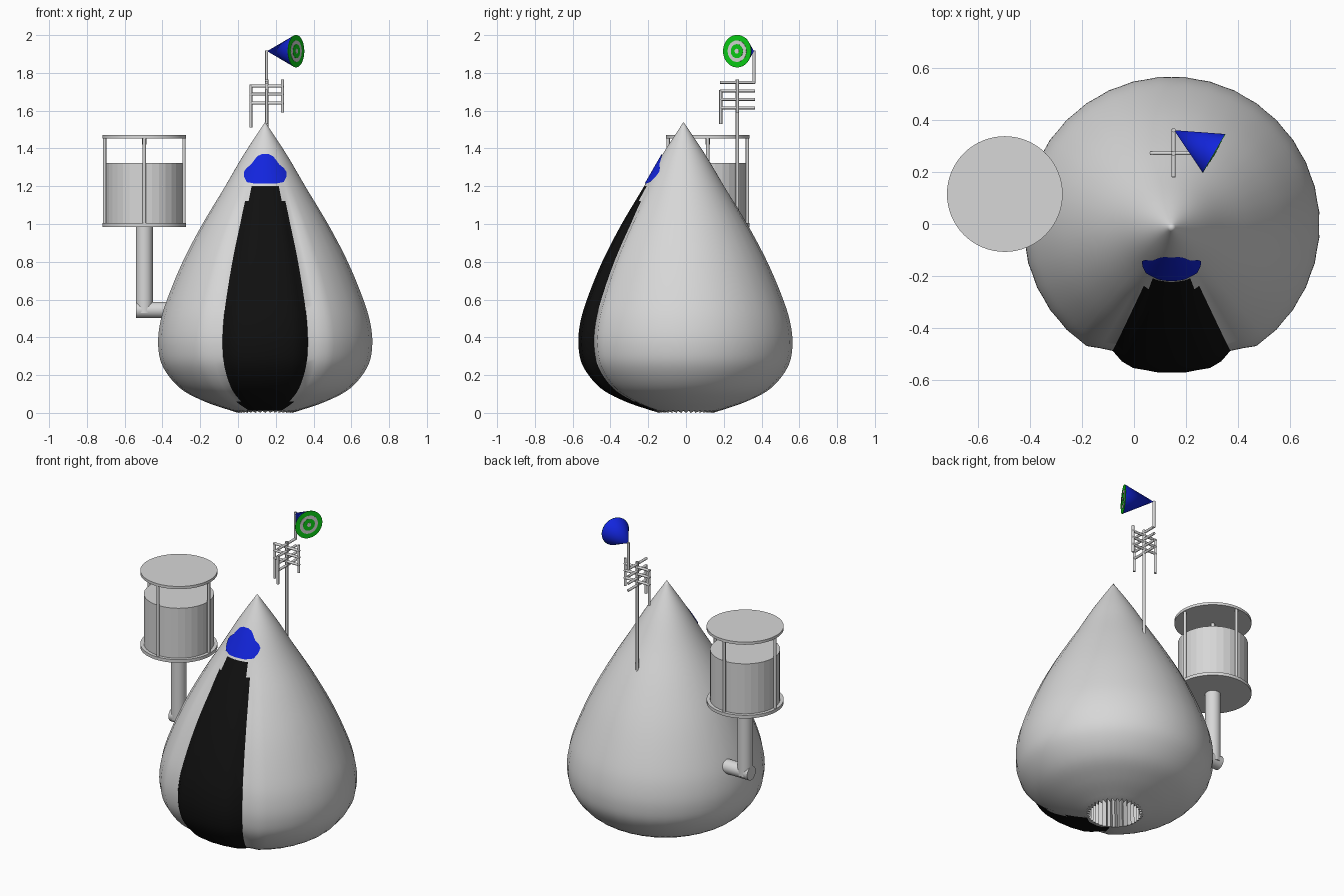
import bpy, bmesh, math
from mathutils import Vector

if "Cube" in bpy.data.objects:
    bpy.data.objects.remove(bpy.data.objects["Cube"])

def material(name, rgb):
    m = bpy.data.materials.new(name)
    m.diffuse_color = (*rgb, 1)
    m.use_nodes = True
    m.node_tree.nodes["Principled BSDF"].inputs["Base Color"].default_value = m.diffuse_color
    return m

GREY = material("light_grey", (0.68, 0.68, 0.68))
BLACK = material("black", (0.005, 0.005, 0.005))
BLUE = material("blue", (0.006, 0.018, 0.72))
GREEN = material("green", (0.003, 0.62, 0.008))

def make(name, bm, mats, smooth=None):
    me = bpy.data.meshes.new(name)
    bmesh.ops.recalc_face_normals(bm, faces=bm.faces)
    bm.to_mesh(me)
    bm.free()
    ob = bpy.data.objects.new(name, me)
    bpy.context.collection.objects.link(ob)
    for m in mats:
        me.materials.append(m)
    if smooth:
        bpy.ops.object.select_all(action='DESELECT')
        ob.select_set(True)
        bpy.context.view_layer.objects.active = ob
        bpy.ops.object.shade_smooth_by_angle(angle=math.radians(smooth))
    return ob

def rod(name, a, b, r, sides=12, r2=None, mat=GREY, caps=True, smooth=40):
    """Cylinder or cone between two points."""
    a, b = Vector(a), Vector(b)
    bm = bmesh.new()
    bmesh.ops.create_cone(bm, cap_ends=caps, segments=sides, radius1=r,
                          radius2=r if r2 is None else r2, depth=(b - a).length)
    q = (b - a).to_track_quat('Z', 'Y')
    for v in bm.verts:
        v.co = q @ v.co + (a + b) / 2
    return make(name, bm, [mat], smooth)

# Teardrop profile: (height, radius)
PROFILE = [(0.012, 0.18), (0.06, 0.32), (0.13, 0.45), (0.24, 0.54), (0.35, 0.567),
           (0.47, 0.558), (0.6, 0.52), (0.8, 0.437), (1.0, 0.332), (1.2, 0.212),
           (1.37, 0.112), (1.54, 0.0)]

def curve_points(pts, n=5):
    out = []
    for i in range(len(pts) - 1):
        p = [Vector(pts[min(max(i + k, 0), len(pts) - 1)]) for k in (-1, 0, 1, 2)]
        for j in range(n):
            t = j / n
            out.append(0.5 * (2 * p[1] + (p[2] - p[0]) * t
                       + (2 * p[0] - 5 * p[1] + 4 * p[2] - p[3]) * t * t
                       + (3 * p[1] - p[0] - 3 * p[2] + p[3]) * t ** 3))
    return out

DENSE = curve_points(PROFILE) + [Vector(PROFILE[-1])]

def radius_at(z):
    for a, b in zip(DENSE, DENSE[1:]):
        if a.x <= z <= b.x:
            return a.y + (b.y - a.y) * (z - a.x) / (b.x - a.x)
    return 0.17

CX, SEG = 0.144, 72

def axis_y(z):
    return -0.013 * z / 1.54

# Body: fluted teardrop with a grooved black front panel and a toothed hole below
bm = bmesh.new()

def ring(z, r, flute, dz=0.0, groove=0.065):
    vs = []
    for i in range(SEG):
        deg = i * 360 / SEG
        off = min(deg, 360 - deg)              # angle away from the front
        k = r * (1 - groove * math.exp(-((off - 26) / 5) ** 2))
        k += flute if i % 2 else -flute
        a = math.radians(deg - 90)
        vs.append(bm.verts.new((CX + k * math.cos(a), axis_y(z) + k * math.sin(a),
                                z + (dz if i % 2 else 0))))
    return vs

rings = [ring(0.5, 0.145, 0.011, groove=0), ring(0, 0.155, 0.012, 0.012, 0)]
for p in DENSE[:-1]:
    fade = min(1, max(0, (1.25 - p.x) / 0.25))
    rings.append(ring(p.x, p.y, 0.0015 * fade, groove=0.065 * fade))
apex = bm.verts.new((CX, axis_y(1.54), 1.54))
bm.faces.new(rings[0])
for lo, hi in zip(rings, rings[1:]):
    for i in range(SEG):
        bm.faces.new((lo[i], lo[(i + 1) % SEG], hi[(i + 1) % SEG], hi[i]))
for i in range(SEG):
    bm.faces.new((rings[-1][i], rings[-1][(i + 1) % SEG], apex))
for f in bm.faces:
    c = f.calc_center_median()
    if c.y > 0 or c.z > 1.19 or math.hypot(c.x - CX, c.y) < 0.175:
        continue
    off = math.degrees(math.atan2(abs(c.x - CX), axis_y(c.z) - c.y))
    limit = 30 if c.z < 0.06 else 25 if c.z < 1.12 else 20
    f.material_index = 1 if off < limit else 0
make("teardrop_body", bm, [GREY, BLACK], 35)

# Blue mark above the panel, a thin plate wrapped on the cone
bm = bmesh.new()
rows = []
for z, w in [(1.214, 0.055), (1.222, 0.098), (1.25, 0.112), (1.275, 0.113), (1.295, 0.1),
             (1.315, 0.075), (1.345, 0.053), (1.36, 0.04), (1.37, 0.018)]:
    r = radius_at(z) + 0.005
    rows.append([])
    for j in range(13):
        x = w * (j / 6 - 1)
        rows[-1].append(bm.verts.new((CX + x, axis_y(z) - math.sqrt(max(r * r - x * x, 0)), z)))
for lo, hi in zip(rows, rows[1:]):
    for j in range(12):
        bm.faces.new((lo[j], lo[j + 1], hi[j + 1], hi[j]))
make("blue_mark", bm, [BLUE], 40)

# Side tank on an elbow pipe
TX, TY = -0.496, 0.115
rod("tank_pipe_level", (-0.54, TY, 0.545), (-0.3, TY, 0.545), 0.043, 24)
rod("tank_pipe_upright", (TX, TY, 0.53), (TX, TY, 0.99), 0.045, 24)
rod("tank_floor", (TX, TY, 0.985), (TX, TY, 1.005), 0.222, 64)
rod("tank_drum", (TX, TY, 1.0), (TX, TY, 1.322), 0.202, 32, smooth=None)
rod("tank_roof", (TX, TY, 1.453), (TX, TY, 1.47), 0.222, 64)
rod("tank_roof_peg", (TX, TY, 1.42), (TX, TY, 1.455), 0.011)
for i in range(4):
    x = TX + 0.21 * math.cos(i * math.pi / 2)
    y = TY + 0.21 * math.sin(i * math.pi / 2)
    rod(f"tank_post_{i}", (x, y, 1.0), (x, y, 1.458), 0.009)

# Aerial mast with crossbars and end rods
MX, MY, R = 0.152, 0.272, 0.009
rod("mast", (MX, MY, 0.93), (MX, MY, 1.765), R)
for i, z in enumerate((1.73, 1.687, 1.64)):
    rod(f"crossbar_x_{i}", (MX - 0.09, MY, z), (MX + 0.09, MY, z), 0.008)
for i, z in enumerate((1.75, 1.705, 1.66, 1.615)):
    rod(f"crossbar_y_{i}", (MX, MY - 0.092, z), (MX, MY + 0.092, z), 0.008)
rod("end_rod_left", (MX - 0.084, MY, 1.51), (MX - 0.084, MY, 1.735), 0.008)
rod("end_rod_right", (MX + 0.084, MY, 1.59), (MX + 0.084, MY, 1.765), 0.008)
rod("end_rod_front", (MX, MY - 0.088, 1.53), (MX, MY - 0.088, 1.71), 0.008)
rod("horn_rod", (MX, MY + 0.088, 1.745), (MX, MY + 0.088, 1.918), 0.008)

# Blue horn with a ringed target on its mouth
tip, mouth = Vector((0.154, 0.36, 1.915)), Vector((0.307, 0.271, 1.915))
rod("horn_cone", mouth, tip, 0.086, 40, r2=0.0, mat=BLUE, caps=False)
d = (mouth - tip).normalized()
for i, (r, m) in enumerate(((0.086, GREEN), (0.057, GREY), (0.037, GREEN), (0.013, GREY))):
    rod(f"horn_target_{i}", mouth - d * 0.001, mouth + d * (0.001 + 0.0015 * i), r, 40, mat=m)
